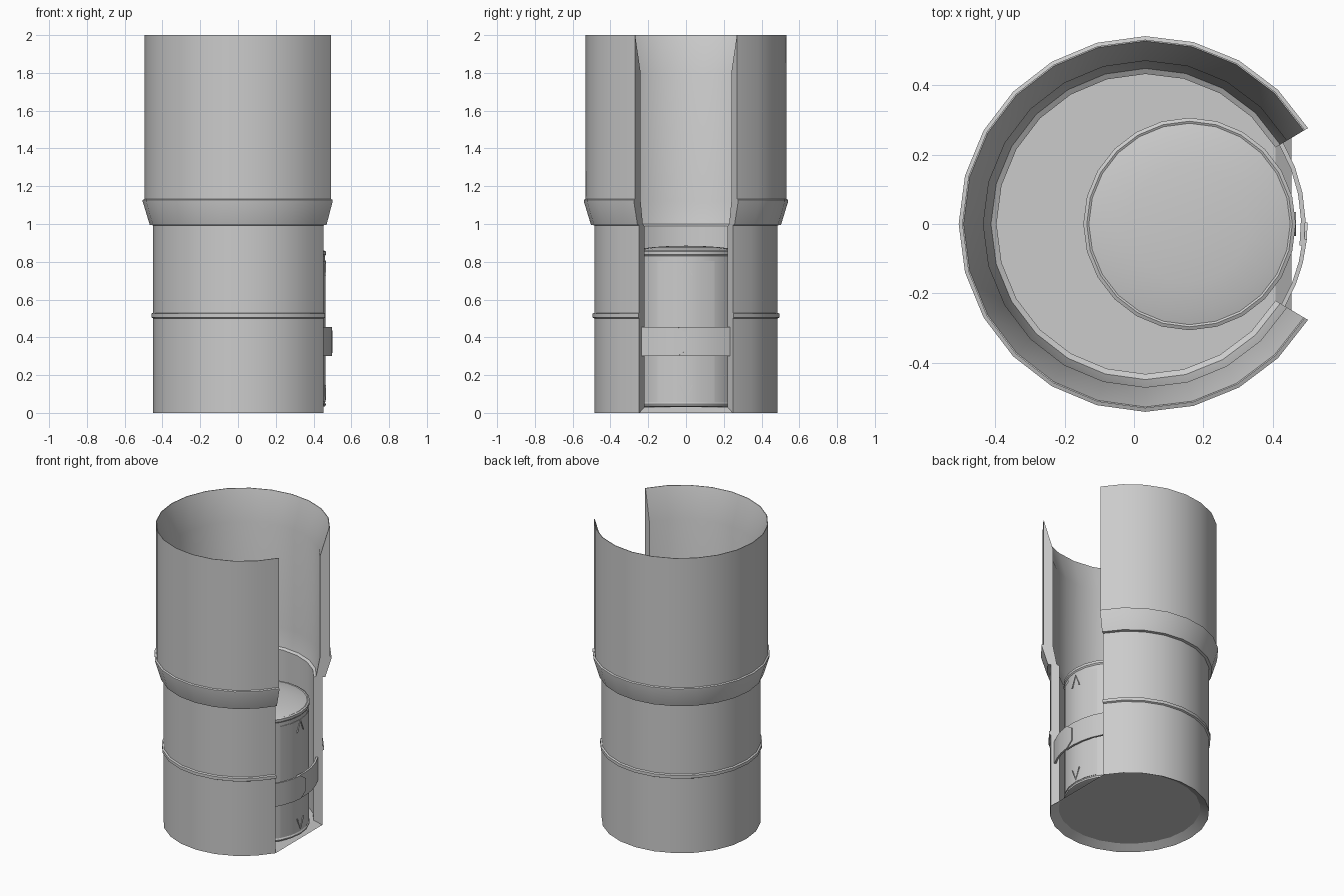
import bpy, bmesh, math

if "Cube" in bpy.data.objects:
    bpy.data.objects.remove(bpy.data.objects["Cube"])

CX = 0.036                      # axis of the holder
GAP = math.radians(30.7)        # half angle of the front opening


def finish(name, bm, angle=30):
    bmesh.ops.recalc_face_normals(bm, faces=bm.faces)
    me = bpy.data.meshes.new(name)
    bm.to_mesh(me)
    bm.free()
    ob = bpy.data.objects.new(name, me)
    bpy.context.collection.objects.link(ob)
    bpy.ops.object.select_all(action='DESELECT')
    ob.select_set(True)
    bpy.context.view_layer.objects.active = ob
    bpy.ops.object.shade_smooth_by_angle(angle=math.radians(angle))
    return ob


def sweep(name, profile, cx, a0, a1, n):
    """Closed (r, z) profile swept through an arc, with capped ends."""
    bm = bmesh.new()
    rings = []
    for i in range(n + 1):
        a = a0 + (a1 - a0) * i / n
        rings.append([bm.verts.new((cx + r * math.cos(a), r * math.sin(a), z)) for r, z in profile])
    m = len(profile)
    for p, q in zip(rings, rings[1:]):
        for j in range(m):
            k = (j + 1) % m
            bm.faces.new((p[j], p[k], q[k], q[j]))
    bm.faces.new(rings[0])
    bm.faces.new(rings[-1][::-1])
    return finish(name, bm)


def lathe(name, profile, cx, n):
    """Full revolution of an open (r, z) profile that starts and ends on the axis."""
    bm = bmesh.new()
    vs = [bm.verts.new((cx + r, 0, z)) for r, z in profile]
    es = [bm.edges.new(e) for e in zip(vs, vs[1:])]
    bmesh.ops.spin(bm, geom=vs + es, cent=(cx, 0, 0), axis=(0, 0, 1),
                   angle=2 * math.pi, steps=n, use_duplicate=False)
    bmesh.ops.remove_doubles(bm, verts=bm.verts, dist=1e-5)
    return finish(name, bm)


# Open holder shell: outer steps and beads, then the inner wall back down
shell = [(.485, 0), (.485, .50), (.495, .505), (.495, .525), (.485, .53),
         (.485, .993), (.503, .995), (.507, 1.008), (.541, 1.12), (.541, 1.128), (.531, 1.132),
         (.531, 2.0), (.527, 2.0), (.47, 1.80), (.47, 1.12), (.448, 1.0), (.432, .99), (.432, .03)]
sweep("holder_shell", shell, CX, GAP, 2 * math.pi - GAP, 20)

# Floor with a straight front edge and bevelled lip
bm = bmesh.new()
pts = []
for i in range(21):
    a = GAP + (2 * math.pi - 2 * GAP) * i / 20
    pts.append(bm.verts.new((CX + .432 * math.cos(a), .432 * math.sin(a), .03)))
bm.faces.new(pts)
lip = [bm.verts.new((CX + .485 * math.cos(a), .485 * math.sin(a), 0)) for a in (GAP, -GAP)]
bm.faces.new((pts[0], pts[-1], lip[1], lip[0]))
finish("holder_floor", bm, 5)

# Canister with rolled rims and a shallow domed lid
CAN_X = 0.16
can = [(0, .032), (.29, .032), (.303, .036), (.306, .046), (.300, .055), (.300, .83),
       (.306, .838), (.306, .855), (.296, .86), (.29, .857), (.25, .868), (.17, .878),
       (.08, .884), (0, .885)]
lathe("canister", can, CAN_X, 24)

# Raised front panel on the canister
a = math.radians(30)
sweep("canister_panel", [(.298, .058), (.303, .058), (.303, .805), (.298, .805)], CAN_X, -a, a, 4)

# Arrow heads at the top and bottom of the panel
for name, tip, d in (("upper_arrow", .808, -1), ("lower_arrow", .068, 1)):
    bm = bmesh.new()
    outline = [(-.035, tip + d * .08), (0, tip), (.035, tip + d * .08),
               (.030, tip + d * .08), (0, tip + d * .012), (-.030, tip + d * .08)]
    f = bm.faces.new([bm.verts.new((.457, y, z)) for y, z in outline])
    ext = bmesh.ops.extrude_face_region(bm, geom=[f])
    for v in ext["geom"]:
        if isinstance(v, bmesh.types.BMVert):
            v.co.x = .466
    finish(name, bm)

# Strap: under half, then the overlapping half with a chamfered tongue
sweep("strap_under", [(.445, .30), (.458, .30), (.458, .455), (.445, .455)], CX,
      math.radians(-8), GAP, 4)
bm = bmesh.new()
rings = []
for ang, lo, hi in ((-30.7, .30, .455), (-22, .30, .455), (-14, .30, .455),
                    (-5.5, .30, .455), (.6, .335, .42)):
    t = math.radians(ang)
    rings.append([bm.verts.new((CX + r * math.cos(t), r * math.sin(t), z))
                  for r, z in ((.452, lo), (.464, lo), (.464, hi), (.452, hi))])
for p, q in zip(rings, rings[1:]):
    for j in range(4):
        k = (j + 1) % 4
        bm.faces.new((p[j], p[k], q[k], q[j]))
bm.faces.new(rings[0])
bm.faces.new(rings[-1][::-1])
finish("strap_tongue", bm)
